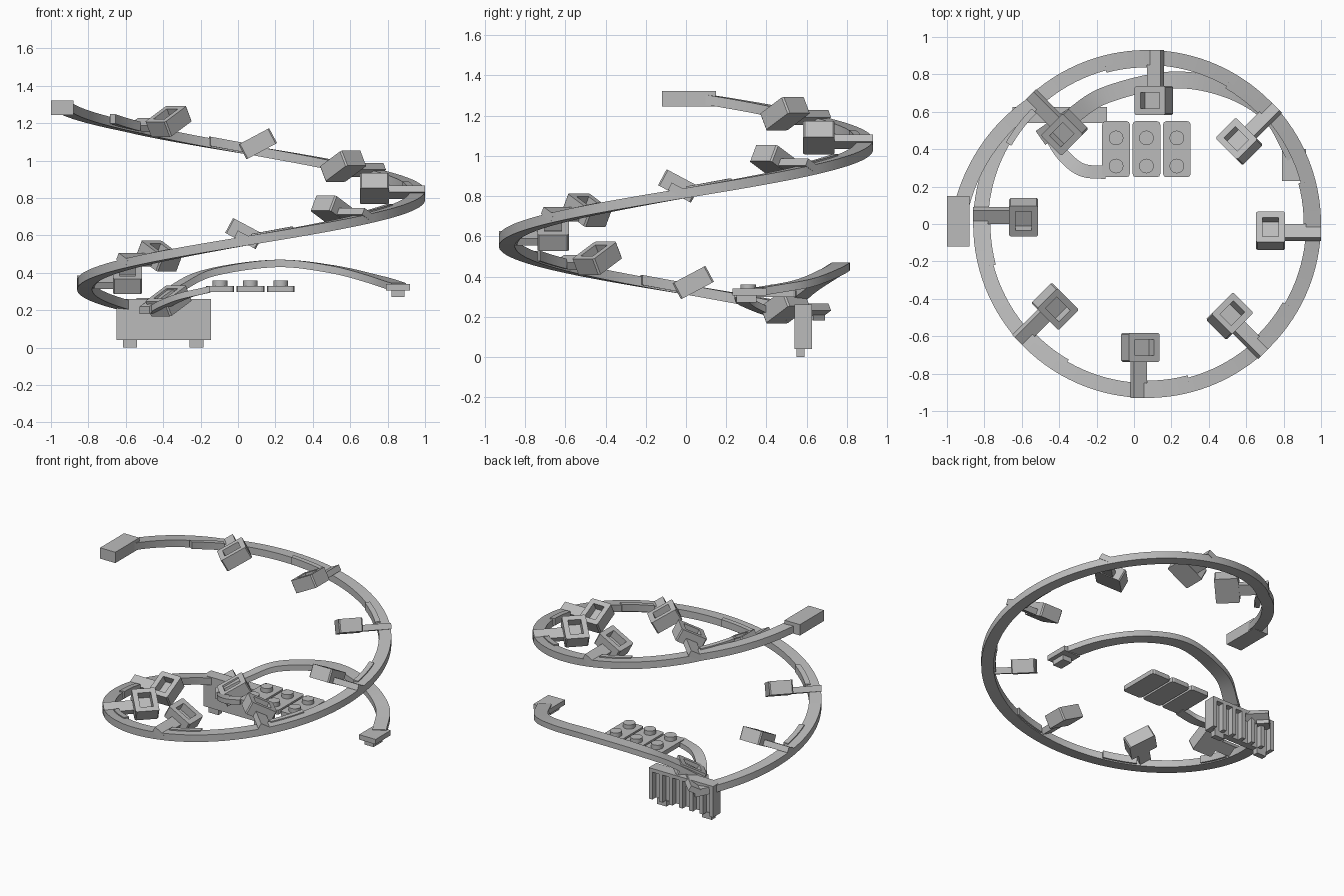
import bpy, bmesh
from math import radians, cos, sin
from mathutils import Matrix, Vector

if "Cube" in bpy.data.objects:
    bpy.data.objects.remove(bpy.data.objects["Cube"])

GREY = (0.5, 0.5, 0.5, 1)
mat = bpy.data.materials.new("plain grey")
mat.use_nodes = True
mat.diffuse_color = GREY
mat.node_tree.nodes["Principled BSDF"].inputs["Base Color"].default_value = GREY

CENTRE = Vector((0.07, 0, 0))
TILT = radians(-28)


def finish(bm, name, smooth=False):
    bmesh.ops.recalc_face_normals(bm, faces=bm.faces)
    mesh = bpy.data.meshes.new(name)
    bm.to_mesh(mesh)
    bm.free()
    mesh.materials.append(mat)
    ob = bpy.data.objects.new(name, mesh)
    bpy.context.collection.objects.link(ob)
    if smooth:
        bpy.ops.object.select_all(action='DESELECT')
        ob.select_set(True)
        bpy.context.view_layer.objects.active = ob
        bpy.ops.object.shade_smooth_by_angle(angle=radians(30))
    return ob


def box_mesh(size):
    bm = bmesh.new()
    bmesh.ops.create_cube(bm, size=1)
    bmesh.ops.scale(bm, vec=size, verts=bm.verts)
    return bm


def block(name, low, high, bevel=0):
    low, high = Vector(low), Vector(high)
    bm = box_mesh(high - low)
    if bevel:
        edges = [e for e in bm.edges if abs(e.verts[0].co.z - e.verts[1].co.z) > 0.001]
        bmesh.ops.bevel(bm, geom=edges, offset=bevel, segments=2, affect='EDGES', profile=0.5)
    bmesh.ops.translate(bm, vec=(low + high) / 2, verts=bm.verts)
    return finish(bm, name)


def ribbon(name, points, width, height):
    """Sweep an upright rectangle along a path."""
    bm = bmesh.new()
    rows = []
    for i, p in enumerate(points):
        t = points[min(i + 1, len(points) - 1)] - points[max(i - 1, 0)]
        side = Vector((-t.y, t.x, 0)).normalized() * width / 2
        up = Vector((0, 0, height / 2))
        rows.append([bm.verts.new(p + q) for q in (side + up, side - up, -side - up, up - side)])
    for a, b in zip(rows, rows[1:]):
        for k in range(4):
            n = (k + 1) % 4
            bm.faces.new((a[k], a[n], b[n], b[k]))
    bm.faces.new(rows[0])
    bm.faces.new(rows[-1])
    return finish(bm, name, True)


def smooth_path(points, steps=10):
    """Catmull-Rom curve through the points."""
    pts = [Vector(p) for p in points]
    pts = [2 * pts[0] - pts[1]] + pts + [2 * pts[-1] - pts[-2]]
    out = []
    for a, b, c, d in zip(pts, pts[1:], pts[2:], pts[3:]):
        for s in range(steps):
            t = s / steps
            out.append((2 * b + (c - a) * t + (2 * a - 5 * b + 4 * c - d) * t * t
                        + (3 * b - a - 3 * c + d) * t ** 3) / 2)
    return out + [pts[-2]]


def rail_point(deg, radius, lift=0.0):
    a = radians(deg)
    return CENTRE + Vector((radius * cos(a), radius * sin(a), 0.815 + 0.24 * deg / 90 + lift))


def place(bm, deg, radius, along, z):
    """Tilt a part and set it at an angle on the spiral."""
    m = (Matrix.Translation(CENTRE) @ Matrix.Rotation(radians(deg), 4, 'Z')
         @ Matrix.Translation((radius, -along, z)) @ Matrix.Rotation(TILT, 4, 'X'))
    bmesh.ops.transform(bm, matrix=m, verts=bm.verts)


# Spiral rail, flaring outward at its upper end
ribbon("spiral_rail",
       [rail_point(d, 0.89 + max(0, d - 135) * 0.0027) for d in range(-228, 177, 3)], 0.08, 0.05)

# Tilted cups with arms and small ramps along the rail
for i in range(9):
    deg = 135 - 45 * i
    z = 0.85 + 0.24 * deg / 90

    bm = box_mesh((0.155, 0.185, 0.09))
    edges = [e for e in bm.edges if abs(e.verts[0].co.z - e.verts[1].co.z) > 0.01]
    bmesh.ops.bevel(bm, geom=edges, offset=0.008, segments=1, affect='EDGES')
    top = max(bm.faces, key=lambda f: f.calc_center_median().z)
    bmesh.ops.inset_region(bm, faces=[top], thickness=0.038)
    floor = bmesh.ops.extrude_discrete_faces(bm, faces=[top])["faces"][0]
    bmesh.ops.translate(bm, vec=(0, 0, -0.055), verts=floor.verts)
    place(bm, deg, 0.66, 0.036, z)
    finish(bm, f"cup_{i + 1}")

    bm = box_mesh((0.2, 0.08, 0.04))
    place(bm, deg, 0.83, 0.045, z - 0.02)
    finish(bm, f"cup_arm_{i + 1}")

    if i < 8:
        ribbon(f"cup_ramp_{i + 1}",
               [rail_point(deg + d, 0.855, 0.008) for d in range(0, 16, 3)], 0.035, 0.05)

# Block at the upper end of the rail
block("upper_end_block", (-1.0, -0.12, 1.245), (-0.88, 0.15, 1.322))

# Low return track with its end fitting
ribbon("return_track", smooth_path([
    (-0.5, 0.46, 0.2), (-0.34, 0.57, 0.31), (-0.15, 0.69, 0.4), (0.2, 0.77, 0.45),
    (0.5, 0.72, 0.42), (0.73, 0.58, 0.365), (0.86, 0.36, 0.325)]), 0.09, 0.04)
block("return_end_plate", (0.79, 0.23, 0.305), (0.92, 0.4, 0.34))
block("return_end_peg", (0.82, 0.25, 0.27), (0.89, 0.35, 0.305))

# Short ramp feeding the studded plates
ribbon("plate_ramp", smooth_path([
    (-0.45, 0.48, 0.2), (-0.38, 0.37, 0.24), (-0.28, 0.29, 0.28), (-0.15, 0.275, 0.312)]),
    0.07, 0.035)

# Three studded plates
for i in range(3):
    x = -0.17 + 0.1625 * i
    block(f"stud_plate_{i + 1}", (x, 0.25, 0.298), (x + 0.148, 0.55, 0.33), 0.018)
    for j, y in enumerate((0.31, 0.46)):
        bm = bmesh.new()
        bmesh.ops.create_cone(bm, cap_ends=True, segments=32, radius1=0.039, radius2=0.039,
                              depth=0.04, matrix=Matrix.Translation((x + 0.074, y, 0.34)))
        finish(bm, f"stud_{i + 1}_{j + 1}", True)

# Support board with ribbed back and two feet
block("support_board", (-0.65, 0.54, 0.04), (-0.145, 0.585, 0.26))
for i in range(7):
    x = -0.65 + 0.0795 * i
    block(f"board_rib_{i + 1}", (x, 0.58, 0.04), (x + 0.028, 0.625, 0.26))
block("board_top_bar", (-0.65, 0.58, 0.235), (-0.145, 0.625, 0.26))
for name, x in (("right_foot", -0.615), ("left_foot", -0.26)):
    block(name, (x, 0.55, 0), (x + 0.075, 0.59, 0.045))
